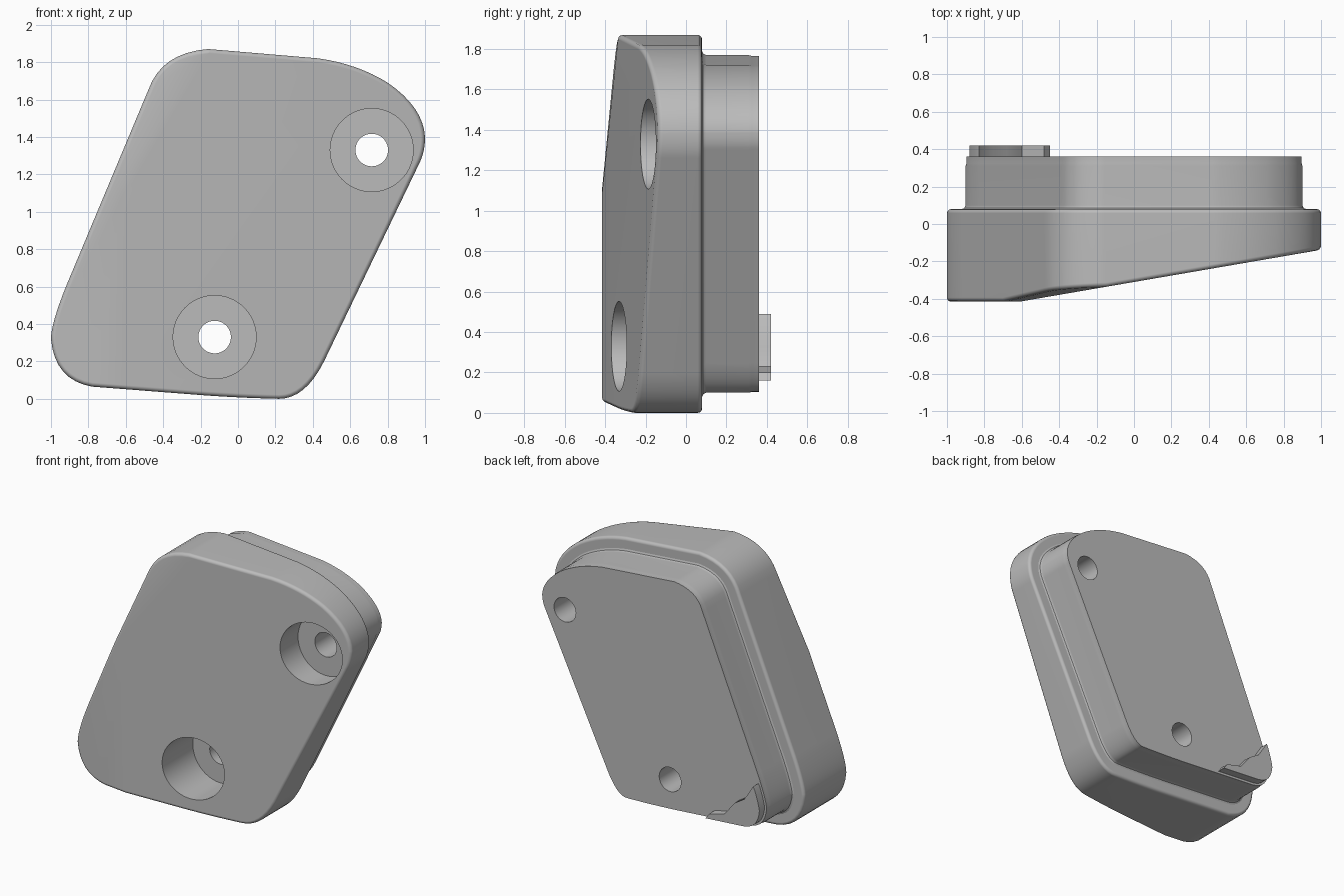
import bpy, bmesh, math
from mathutils import Vector

cube = bpy.data.objects.get("Cube")
if cube:
    bpy.data.objects.remove(cube, do_unlink=True)

grey = bpy.data.materials.new("plain grey")
grey.use_nodes = True
colour = (0.5, 0.5, 0.5, 1)
grey.diffuse_color = colour
grey.node_tree.nodes["Principled BSDF"].inputs["Base Color"].default_value = colour

# Rounded corners of the outline in x, z: start, control, end
CORNERS = [
    ((-0.16, 1.87), (-0.41, 1.85), (-0.48, 1.65)),
    ((-0.92, 0.6), (-1.0, 0.4), (-1.0, 0.32)),
    ((-1.0, 0.32), (-0.98, 0.1), (-0.78, 0.065)),
    ((-0.2, 0.02), (0.0, 0.005), (0.22, 0.0)),
    ((0.22, 0.0), (0.36, 0.0), (0.46, 0.2)),
    ((0.97, 1.26), (1.0, 1.32), (1.0, 1.4)),
    ((1.0, 1.4), (0.99, 1.56), (0.8, 1.69)),
    ((0.8, 1.69), (0.64, 1.79), (0.43, 1.82)),
]


def outline(inset=0.0, steps=8):
    """Outline points, moved inward by the inset."""
    pts = []
    for corner in CORNERS:
        a, b, c = map(Vector, corner)
        for i in range(steps + 1):
            t = i / steps
            p = a * (1 - t) ** 2 + b * 2 * t * (1 - t) + c * t * t
            if not pts or (p - pts[-1]).length > 0.001:
                pts.append(p)
    out = []
    for i, p in enumerate(pts):
        before = (p - pts[i - 1]).normalized()
        after = (pts[(i + 1) % len(pts)] - p).normalized()
        d = (before + after).normalized()
        out.append(p + Vector((-d.y, d.x)) * inset)
    return out


def loft(rings):
    """Closed solid through rings of (y, points)."""
    bm = bmesh.new()
    loops = [[bm.verts.new((p[0], y, p[1])) for p in pts] for y, pts in rings]
    n = len(loops[0])
    for lo, hi in zip(loops, loops[1:]):
        for i in range(n):
            j = (i + 1) % n
            bm.faces.new((lo[i], lo[j], hi[j], hi[i]))
    bm.faces.new(loops[0])
    bm.faces.new(loops[-1])
    bmesh.ops.recalc_face_normals(bm, faces=bm.faces)
    return bm


def make(name, bm):
    mesh = bpy.data.meshes.new(name)
    bm.to_mesh(mesh)
    bm.free()
    mesh.materials.append(grey)
    ob = bpy.data.objects.new(name, mesh)
    bpy.context.collection.objects.link(ob)
    return ob


def cylinder(name, x, z, radius, y0, y1):
    circle = [(x + radius * math.cos(k * math.tau / 64),
               z + radius * math.sin(k * math.tau / 64)) for k in range(64)]
    ob = make(name, loft([(y0, circle), (y1, circle)]))
    ob.hide_render = True
    return ob


def finish(ob, cutters=(), bevel=0.0):
    """Round the rims, cut the holes, bake and smooth."""
    if bevel:
        m = ob.modifiers.new("rounded rim", "BEVEL")
        m.width, m.segments = bevel, 3
        m.limit_method, m.angle_limit = "ANGLE", math.radians(40)
        m.use_clamp_overlap = False
    for cutter in cutters:
        m = ob.modifiers.new("hole", "BOOLEAN")
        m.operation, m.solver, m.object = "DIFFERENCE", "EXACT", cutter
    bpy.context.view_layer.update()
    graph = bpy.context.evaluated_depsgraph_get()
    mesh = bpy.data.meshes.new_from_object(ob.evaluated_get(graph))
    ob.modifiers.clear()
    ob.data = mesh
    bpy.ops.object.select_all(action="DESELECT")
    ob.select_set(True)
    bpy.context.view_layer.objects.active = ob
    bpy.ops.object.shade_smooth_by_angle(angle=math.radians(35))
    m = ob.modifiers.new("flat face normals", "WEIGHTED_NORMAL")
    m.keep_sharp = True


# Wedge body, front trimmed by planes y = a + b x + c z
bm = loft([(-0.6, outline()), (0.08, outline())])
for a, b, c in [(-0.415, 0, 0), (-0.31, 0.172, 0), (-0.489, 0.03, 0.085)]:
    cut = bmesh.ops.bisect_plane(
        bm, geom=bm.verts[:] + bm.edges[:] + bm.faces[:], dist=1e-5,
        plane_co=(0, a, 0), plane_no=Vector((-b, 1, -c)).normalized(),
        clear_inner=True)
    rim = [e for e in bm.edges if e.is_boundary]
    bmesh.ops.holes_fill(bm, edges=rim, sides=0)
bmesh.ops.recalc_face_normals(bm, faces=bm.faces)
body = make("wedge_body", bm)

# Raised plate on the back, with a small fillet at its foot
plate = make("back_plate", loft([(y, outline(inset)) for y, inset in [
    (0.06, 0.08), (0.08, 0.08), (0.085, 0.092), (0.1, 0.1),
    (0.31, 0.1), (0.325, 0.104), (0.36, 0.104)]]))

# Corner tab with a stepped inner edge
corner = [p for p in outline(0.12) if p.x < -0.6 and p.y < 0.47]
steps = [(-0.45, 0.16), (-0.48, 0.2), (-0.6, 0.23), (-0.68, 0.33),
         (-0.76, 0.38), (-0.83, 0.49)]
tab = make("corner_tab", loft([(0.35, corner + steps), (0.42, corner + steps)]))

# Two screw holes, each counterbored from the front
cutters = []
for side, x, z in [("upper", 0.715, 1.33), ("lower", -0.125, 0.33)]:
    cutters.append(cylinder(side + "_counterbore", x, z, 0.222, -0.8, -0.02))
    cutters.append(cylinder(side + "_screw_hole", x, z, 0.087, -0.7, 0.6))

finish(body, cutters, bevel=0.022)
finish(plate, cutters)
finish(tab)
for cutter in cutters:
    bpy.data.objects.remove(cutter, do_unlink=True)
